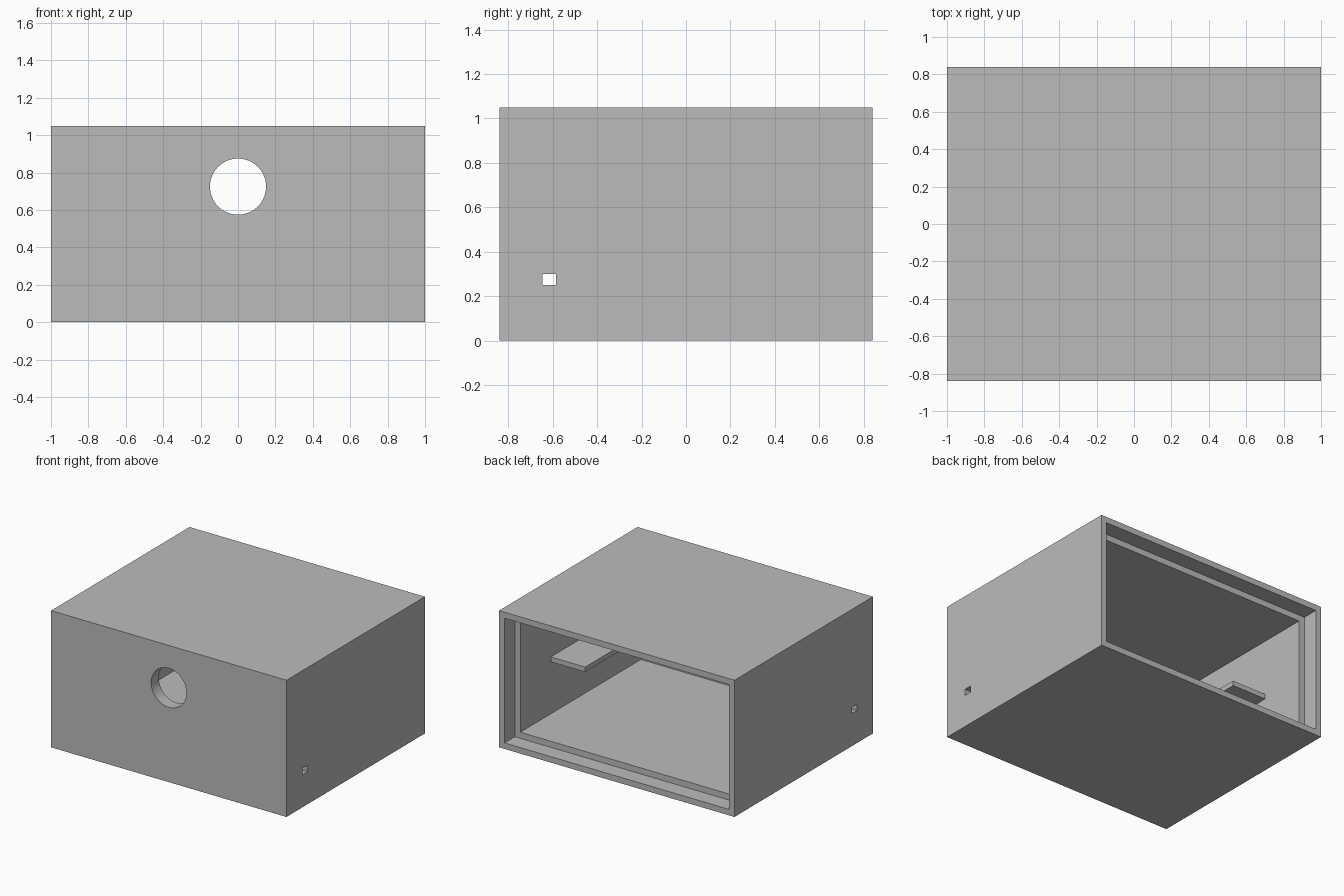
import bpy
import math

cube = bpy.data.objects.get("Cube")
if cube:
    bpy.data.objects.remove(cube, do_unlink=True)

W, D, H = 1.0, 0.84, 1.05      # half width, half depth, height
WALL, LIP = 0.093, 0.046       # wall thickness, rebated wall thickness

grey = bpy.data.materials.new("plain grey")
grey.use_nodes = True
grey.diffuse_color = (0.5, 0.5, 0.5, 1)
grey.node_tree.nodes["Principled BSDF"].inputs["Base Color"].default_value = (0.5, 0.5, 0.5, 1)


def box(name, x, y, z):
    """Box spanning the given (low, high) ranges."""
    spans = (x, y, z)
    bpy.ops.mesh.primitive_cube_add(size=1, location=[(a + b) / 2 for a, b in spans])
    ob = bpy.context.object
    ob.name = name
    ob.scale = [b - a for a, b in spans]
    bpy.ops.object.transform_apply(location=True, rotation=False, scale=True)
    ob.data.materials.append(grey)
    return ob


def cut(target, cutter):
    """Subtract the cutter from the target, then discard it."""
    cutter.hide_render = True
    mod = target.modifiers.new("cut", "BOOLEAN")
    mod.operation = "DIFFERENCE"
    mod.solver = "EXACT"
    mod.object = cutter
    bpy.context.view_layer.objects.active = target
    bpy.ops.object.modifier_apply(modifier=mod.name)
    bpy.data.objects.remove(cutter, do_unlink=True)


# Cabinet with an open back
cabinet = box("cabinet", (-W, W), (-D, D), (0, H))
cut(cabinet, box("cavity_cutter", (WALL - W, W - WALL), (WALL - D, D + 0.2), (WALL, H - WALL)))

# Rebate around the back opening for a recessed panel
cut(cabinet, box("rebate_cutter", (LIP - W, W - LIP), (D - 0.125, D + 0.3), (LIP, H - LIP)))

# Round hole through the front wall
bpy.ops.mesh.primitive_cylinder_add(vertices=64, radius=0.15, depth=0.4,
                                    location=(0, -D, 0.725), rotation=(math.pi / 2, 0, 0))
cut(cabinet, bpy.context.object)

# Small rectangular slot through both side walls
cut(cabinet, box("slot_cutter", (-W - 0.2, W + 0.2), (-0.646, -0.585), (0.25, 0.3)))

# Shelf ledges on the inner side walls
for side, name in ((1, "left_ledge"), (-1, "right_ledge")):
    ends = sorted((side * (W - WALL), side * 0.615))
    box(name, ends, (-0.345, 0.345), (0.492, 0.53))

# Flat shading with crisp edges, smooth hole wall
bpy.ops.object.select_all(action="DESELECT")
cabinet.select_set(True)
bpy.context.view_layer.objects.active = cabinet
bpy.ops.object.shade_smooth_by_angle(angle=math.radians(30))
